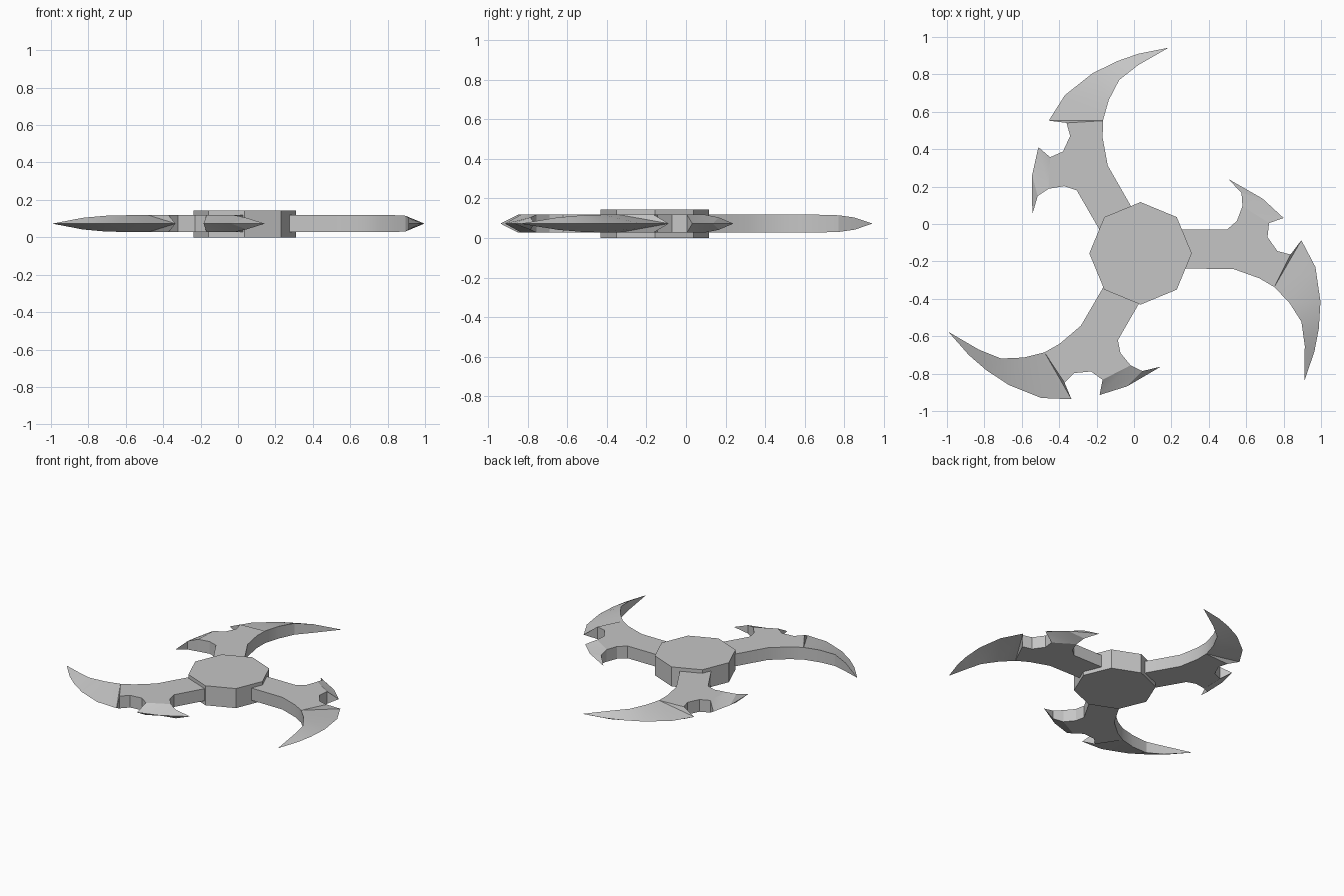
import bpy, bmesh, math
from mathutils import Matrix

cube = bpy.data.objects.get("Cube")
if cube:
    bpy.data.objects.remove(cube, do_unlink=True)

HUB_X, HUB_Y = 0.035, -0.157
MID_Z, HALF = 0.073, 0.045

steel = bpy.data.materials.new("grey_steel")
steel.use_nodes = True
grey = (0.56, 0.56, 0.56, 1)
steel.diffuse_color = grey
steel.node_tree.nodes["Principled BSDF"].inputs["Base Color"].default_value = grey


def add_object(name, mesh, turn=0):
    obj = bpy.data.objects.new(name, mesh)
    bpy.context.collection.objects.link(obj)
    obj.location = (HUB_X, HUB_Y, MID_Z)
    obj.rotation_euler.z = turn
    return obj


# Octagonal hub
bm = bmesh.new()
bmesh.ops.create_cone(bm, cap_ends=True, segments=8, radius1=0.274, radius2=0.274,
                      depth=2 * MID_Z - 0.002,
                      matrix=Matrix.Translation((0, 0, -0.001)))
hub_mesh = bpy.data.meshes.new("hub")
bm.to_mesh(hub_mesh)
bm.free()
hub_mesh.materials.append(steel)
add_object("hub", hub_mesh)

# Blade outline as (x, y, half thickness); zero thickness is a sharp edge
trailing_edge = [(.15, -.238, HALF), (.53, -.24, HALF), (.67, -.29, HALF), (.75, -.337, HALF),
                 (.83, -.42, HALF), (.895, -.522, .042), (.913, -.65, .031)]
cutting_edge = [(.912, -.837, 0), (.965, -.68, 0), (.988, -.56, 0), (.997, -.415, 0),
                (.97, -.23, 0), (.895, -.087, 0)]
notch = [(.837, -.163, HALF), (.767, -.145, HALF), (.714, -.07, HALF), (.722, .005, HALF)]
hook = [(.8, .032, 0), (.687, .136, 0), (.505, .24, 0), (.575, .166, .031)]
front_edge = [(.58, .096, HALF), (.55, .016, HALF), (.497, -.03, HALF), (.15, -.03, HALF)]
outline = trailing_edge + cutting_edge + notch + hook + front_edge

# Flat body, then bevelled strips of the blade and of the hook
patches = [[0, 1, 2, 3, 13, 14, 15, 16, 21, 22, 23, 24],
           [3, 12, 13], [3, 4, 11, 12], [4, 5, 10, 11], [5, 6, 9, 10], [6, 8, 9], [6, 7, 8],
           [16, 17, 21], [17, 18, 20, 21], [18, 19, 20]]

bm = bmesh.new()
upper, lower = [], []
for x, y, h in outline:
    top = bm.verts.new((x - HUB_X, y - HUB_Y, h))
    upper.append(top)
    lower.append(bm.verts.new((x - HUB_X, y - HUB_Y, -h)) if h else top)
for patch in patches:
    bm.faces.new([upper[i] for i in patch])
    bm.faces.new([lower[i] for i in reversed(patch)])
# Side walls wherever the edge has thickness
for i in range(len(outline)):
    j = (i + 1) % len(outline)
    corners = list(dict.fromkeys([lower[i], lower[j], upper[j], upper[i]]))
    if len(corners) > 2:
        bm.faces.new(corners)
bmesh.ops.recalc_face_normals(bm, faces=bm.faces[:])
blade_mesh = bpy.data.meshes.new("blade")
bm.to_mesh(blade_mesh)
bm.free()
blade_mesh.materials.append(steel)

# Three blades around the hub
blades = [add_object(name, blade_mesh, math.radians(120 * i))
          for i, name in enumerate(("right_blade", "back_blade", "left_blade"))]
bpy.ops.object.select_all(action='DESELECT')
blades[0].select_set(True)
bpy.context.view_layer.objects.active = blades[0]
bpy.ops.object.shade_smooth_by_angle(angle=math.radians(22))
